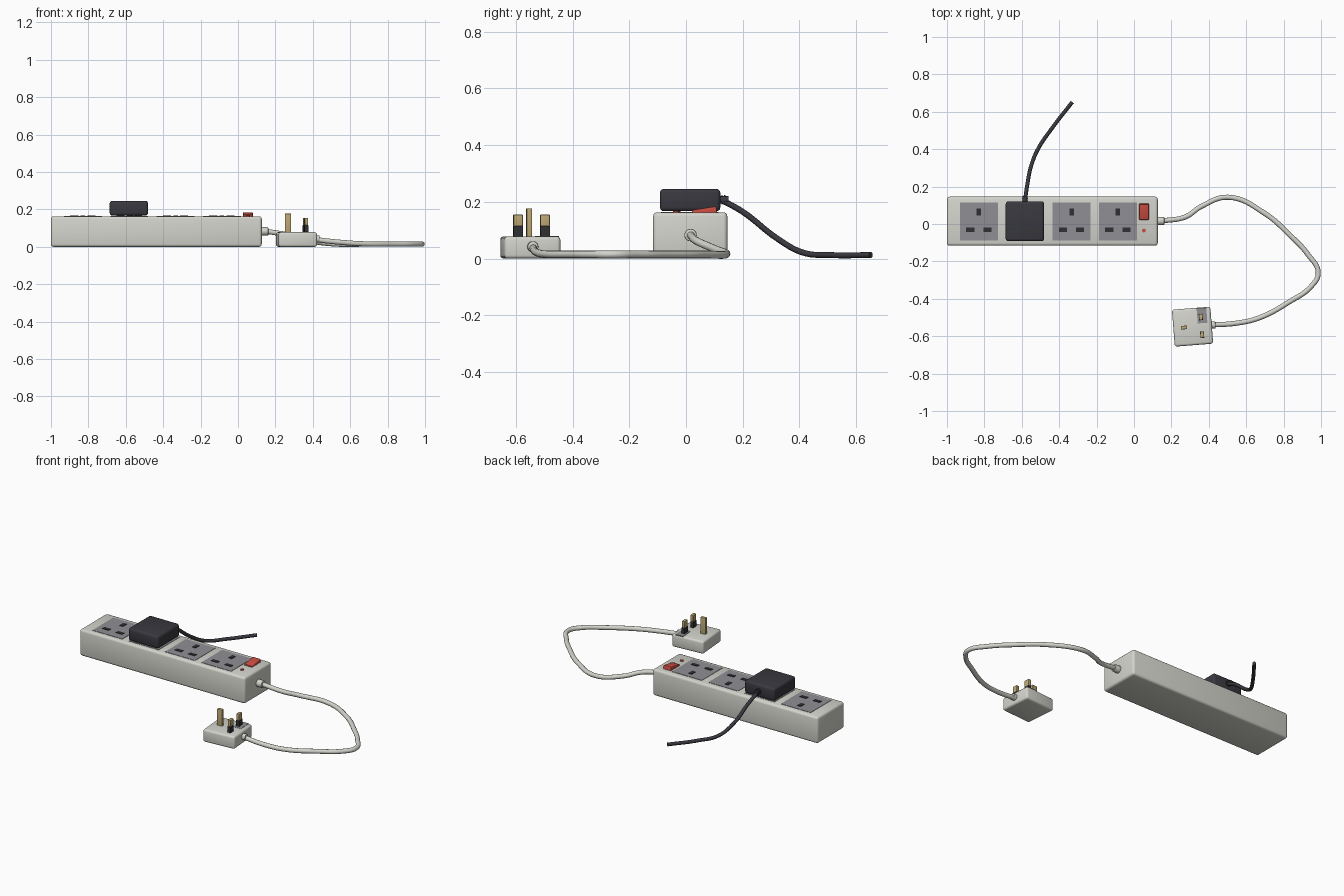
import bpy, math
from mathutils import Vector, Matrix

if "Cube" in bpy.data.objects:
    bpy.data.objects.remove(bpy.data.objects["Cube"])


def mat(name, r, g, b):
    m = bpy.data.materials.new(name)
    m.diffuse_color = (r, g, b, 1)
    m.use_nodes = True
    m.node_tree.nodes["Principled BSDF"].inputs["Base Color"].default_value = m.diffuse_color
    return m


WHITE = mat("warm_white_plastic", 0.66, 0.66, 0.61)
GREY = mat("socket_grey", 0.28, 0.28, 0.30)
DARK = mat("slot_dark", 0.03, 0.03, 0.035)
BLACK = mat("adapter_black", 0.04, 0.04, 0.05)
RED = mat("switch_red", 0.60, 0.075, 0.055)
BRASS = mat("pin_brass", 0.52, 0.40, 0.18)


def finish(o, name, m):
    o.name = name
    o.data.materials.clear()
    o.data.materials.append(m)
    bpy.ops.object.select_all(action='DESELECT')
    o.select_set(True)
    bpy.context.view_layer.objects.active = o
    bpy.ops.object.shade_smooth_by_angle(angle=math.radians(35))
    return o


def box(name, m, x, y, z, bevel=0.0, segs=3):
    """Box from (min, max) ranges, with optional rounded edges."""
    bpy.ops.mesh.primitive_cube_add(size=1)
    o = bpy.context.object
    c = Vector([(a[0] + a[1]) / 2 for a in (x, y, z)])
    s = Matrix.Diagonal([a[1] - a[0] for a in (x, y, z)] + [1])
    o.data.transform(Matrix.Translation(c) @ s)
    if bevel:
        b = o.modifiers.new("round", 'BEVEL')
        b.width, b.segments = bevel, segs
        bpy.ops.object.modifier_apply(modifier="round")
    return finish(o, name, m)


def slab(name, m, cx, cy, w, d, z0, z1, bevel=0.0):
    return box(name, m, (cx - w / 2, cx + w / 2), (cy - d / 2, cy + d / 2), (z0, z1), bevel)


def cyl(name, m, r, depth, loc, rot=(0, 0, 0), bevel=0.0):
    bpy.ops.mesh.primitive_cylinder_add(vertices=24, radius=r, depth=depth, location=loc, rotation=rot)
    o = bpy.context.object
    if bevel:
        b = o.modifiers.new("round", 'BEVEL')
        b.width, b.segments, b.limit_method = bevel, 2, 'ANGLE'
        bpy.ops.object.modifier_apply(modifier="round")
    return finish(o, name, m)


def cable(name, m, r, pts):
    cu = bpy.data.curves.new(name, 'CURVE')
    cu.dimensions = '3D'
    cu.bevel_depth, cu.bevel_resolution = r, 4
    cu.use_fill_caps = True
    cu.resolution_u = 8
    s = cu.splines.new('BEZIER')
    s.bezier_points.add(len(pts) - 1)
    for p, co in zip(s.bezier_points, pts):
        p.co = co
        p.handle_left_type = p.handle_right_type = 'AUTO'
    o = bpy.data.objects.new(name, cu)
    bpy.context.collection.objects.link(o)
    bpy.ops.object.select_all(action='DESELECT')
    o.select_set(True)
    bpy.context.view_layer.objects.active = o
    bpy.ops.object.convert(target='MESH')
    return finish(bpy.context.object, name, m)


TOP = 0.163
# strip housing
box("strip_body", WHITE, (-1, 0.127), (-0.116, 0.146), (0, TOP), 0.014)

# four three-hole sockets
for i in range(4):
    cx, cy = -0.829 + i * 0.2475, 0.013
    slab(f"socket_plate_{i}", GREY, cx, cy, 0.203, 0.203, TOP - 0.004, TOP + 0.002)
    slab(f"earth_slot_{i}", DARK, cx, cy + 0.052, 0.024, 0.038, TOP, TOP + 0.005)
    for side in (-1, 1):
        slab(f"power_slot_{i}_{side}", DARK, cx + side * 0.046, cy - 0.044, 0.044, 0.022, TOP, TOP + 0.005)

# rocker switch (tilted up towards the back) and indicator
sw = slab("rocker_switch", RED, 0.053, 0.066, 0.052, 0.086, TOP - 0.012, TOP + 0.015, 0.004)
pivot = Matrix.Translation((0.053, 0.066, TOP))
sw.data.transform(pivot @ Matrix.Rotation(math.radians(9), 4, 'X') @ pivot.inverted())
cyl("indicator_light", RED, 0.010, 0.008, (0.053, -0.035, TOP + 0.001))

# mains cable and its gland
cyl("cable_gland", WHITE, 0.022, 0.05, (0.137, 0.016, 0.083), (0, math.pi / 2, 0), 0.004)
cable("mains_cable", WHITE, 0.0135, [
    (0.15, 0.016, 0.083), (0.275, 0.038, 0.062), (0.36, 0.094, 0.037), (0.505, 0.143, 0.016),
    (0.70, 0.056, 0.0145), (0.834, -0.06, 0.0145), (0.93, -0.163, 0.0145), (0.985, -0.262, 0.0145),
    (0.946, -0.335, 0.0145), (0.834, -0.414, 0.0145), (0.674, -0.50, 0.016), (0.55, -0.53, 0.024),
    (0.40, -0.54, 0.040)])

# plug lying pins-up, built around its own centre and then turned
PZ = 0.078
plug = [slab("plug_body", WHITE, 0, 0, 0.206, 0.198, 0, PZ, 0.012),
        slab("fuse_cover", GREY, 0.055, 0.055, 0.052, 0.08, PZ - 0.004, PZ + 0.002),
        slab("earth_pin", BRASS, -0.046, -0.001, 0.033, 0.019, PZ - 0.01, 0.177, 0.002)]
for y in (-0.047, 0.048):
    plug.append(slab("pin_sleeve", DARK, 0.048, y, 0.020, 0.034, PZ - 0.01, 0.115))
    plug.append(slab("power_pin", BRASS, 0.048, y, 0.019, 0.033, 0.115, 0.155, 0.002))
plug.append(cyl("plug_gland", WHITE, 0.019, 0.03, (0.108, 0.0, 0.042), (0, math.pi / 2, 0), 0.003))
turn = Matrix.Translation((0.313, -0.549, 0)) @ Matrix.Rotation(math.radians(4.5), 4, 'Z')
for o in plug:
    o.matrix_world = turn @ o.matrix_basis

# power adapter in the second socket, with ribbed strain relief and lead
box("adapter_body", BLACK, (-0.686, -0.481), (-0.092, 0.121), (TOP + 0.004, 0.246), 0.014)
cyl("adapter_strain_relief", BLACK, 0.013, 0.04, (-0.583, 0.13, 0.207), (math.pi / 2, 0, 0))
for y in (0.127, 0.136):
    cyl("strain_relief_rib", BLACK, 0.017, 0.005, (-0.583, y, 0.207), (math.pi / 2, 0, 0))
cable("adapter_cable", BLACK, 0.0105, [
    (-0.583, 0.125, 0.207), (-0.572, 0.20, 0.165), (-0.547, 0.32, 0.072), (-0.508, 0.41, 0.022),
    (-0.44, 0.51, 0.0125), (-0.33, 0.652, 0.0125)])
